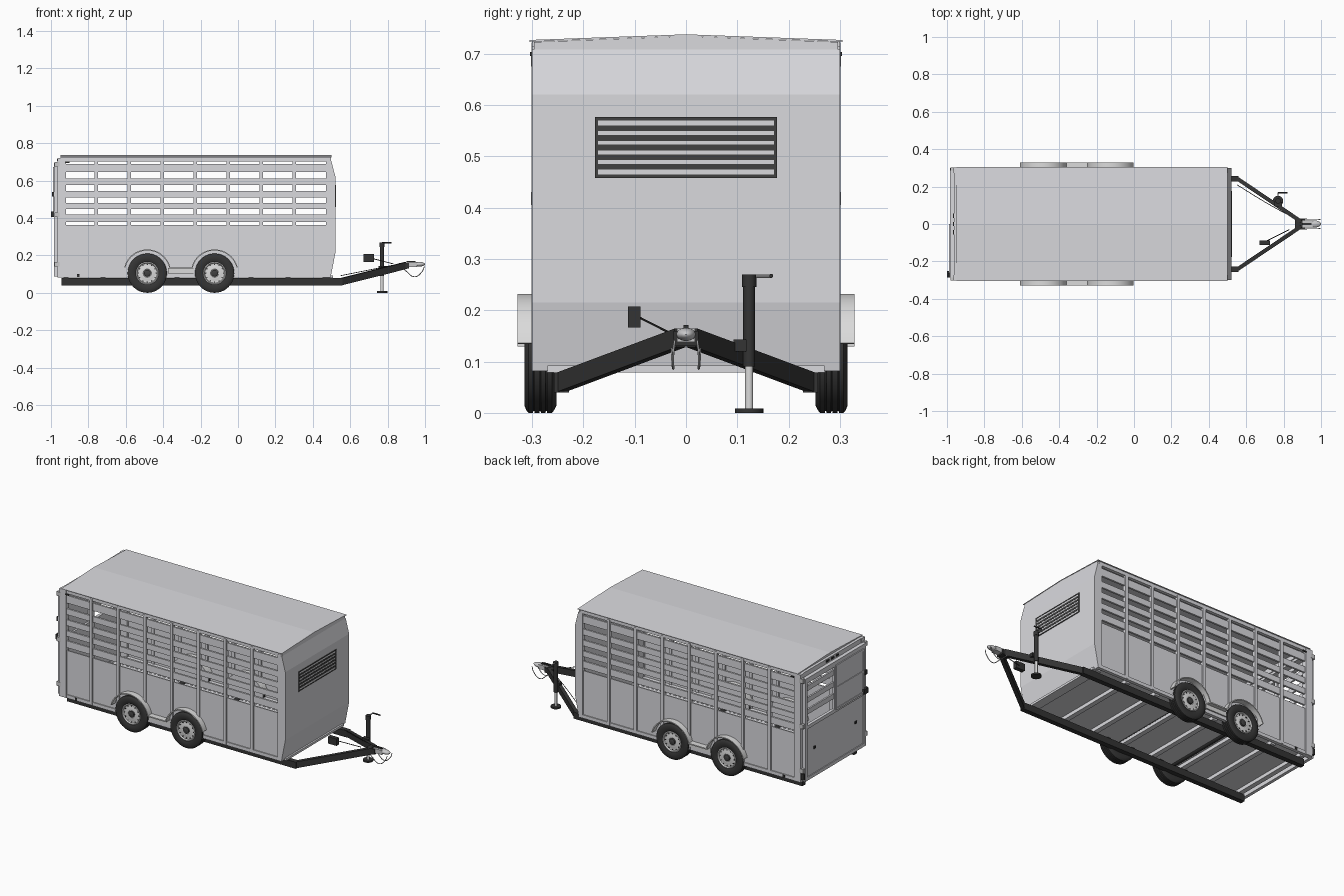
import bpy, bmesh, math
from mathutils import Vector, Matrix

if "Cube" in bpy.data.objects:
    bpy.data.objects.remove(bpy.data.objects["Cube"])


def material(name, r, g, b):
    m = bpy.data.materials.new(name)
    m.diffuse_color = (r, g, b, 1)
    m.use_nodes = True
    m.node_tree.nodes["Principled BSDF"].inputs["Base Color"].default_value = m.diffuse_color
    return m


BODY = material("body grey", 0.70, 0.70, 0.73)
LIGHT = material("light metal", 0.71, 0.71, 0.71)
STEEL = material("mid steel", 0.58, 0.58, 0.59)
FRAME = material("frame black", 0.034, 0.034, 0.034)
VENT = material("vent charcoal", 0.052, 0.052, 0.052)
TYRE = material("tyre rubber", 0.035, 0.035, 0.035)


def finish(name, bm, mat, smooth=False):
    bmesh.ops.recalc_face_normals(bm, faces=bm.faces[:])
    me = bpy.data.meshes.new(name)
    bm.to_mesh(me)
    bm.free()
    me.materials.append(mat)
    ob = bpy.data.objects.new(name, me)
    bpy.context.collection.objects.link(ob)
    if smooth:
        bpy.ops.object.select_all(action='DESELECT')
        ob.select_set(True)
        bpy.context.view_layer.objects.active = ob
        bpy.ops.object.shade_smooth_by_angle(angle=math.radians(35))
    return ob


def boxes(name, items, mat, both=False):
    """One object from (x0, x1, y0, y1, z0, z1) boxes, optionally on both sides."""
    bm = bmesh.new()
    for x0, x1, y0, y1, z0, z1 in items:
        for s in ((1, -1) if both else (1,)):
            c = Vector(((x0 + x1) / 2, s * (y0 + y1) / 2, (z0 + z1) / 2))
            d = Matrix.Diagonal((x1 - x0, y1 - y0, z1 - z0, 1))
            bmesh.ops.create_cube(bm, size=1, matrix=Matrix.Translation(c) @ d)
    return finish(name, bm, mat)


def prism(name, pts, axis, a, b, mat, smooth=False):
    """Extrude a flat profile from a to b; profile is (x, z) for 'y', (y, z) for 'x'."""
    bm = bmesh.new()
    put = (lambda p: (p[0], a, p[1])) if axis == 'y' else (lambda p: (a, p[0], p[1]))
    f = bm.faces.new([bm.verts.new(put(p)) for p in pts])
    ext = bmesh.ops.extrude_face_region(bm, geom=[f])
    move = (0, b - a, 0) if axis == 'y' else (b - a, 0, 0)
    bmesh.ops.translate(bm, vec=move, verts=[v for v in ext['geom'] if isinstance(v, bmesh.types.BMVert)])
    return finish(name, bm, mat, smooth)


def lathe(name, profile, centre, side, mat, steps=40):
    """Spin (radius, y) points about a y axis."""
    bm = bmesh.new()
    vs = [bm.verts.new((r, side * y, 0)) for r, y in profile]
    es = [bm.edges.new(p) for p in zip(vs, vs[1:])]
    bmesh.ops.spin(bm, geom=vs + es, cent=(0, 0, 0), axis=(0, 1, 0),
                   angle=2 * math.pi, steps=steps, use_duplicate=False)
    bmesh.ops.remove_doubles(bm, verts=bm.verts[:], dist=1e-5)
    bmesh.ops.translate(bm, vec=centre, verts=bm.verts[:])
    return finish(name, bm, mat, True)


def beam(name, p, q, w, h, mat, round_sides=0):
    """Bar between two points: rectangular, or round with radius w."""
    p, q = Vector(p), Vector(q)
    d = q - p
    x = d.normalized()
    up = Vector((0, 1, 0)) if abs(x.z) > 0.9 else Vector((0, 0, 1))
    y = up.cross(x).normalized()
    rot = Matrix((x, y, x.cross(y))).transposed().to_4x4()
    m = Matrix.Translation((p + q) / 2) @ rot
    bm = bmesh.new()
    if round_sides:
        bmesh.ops.create_cone(bm, cap_ends=True, segments=round_sides, radius1=w, radius2=w,
                              depth=d.length, matrix=m @ Matrix.Rotation(math.pi / 2, 4, 'Y'))
    else:
        bmesh.ops.create_cube(bm, size=1, matrix=m @ Matrix.Diagonal((d.length, w, h, 1)))
    return finish(name, bm, mat, bool(round_sides))


def tube(name, pts, radius, mat):
    cu = bpy.data.curves.new(name, 'CURVE')
    cu.dimensions = '3D'
    cu.bevel_depth, cu.bevel_resolution, cu.resolution_u = radius, 2, 6
    sp = cu.splines.new('BEZIER')
    sp.bezier_points.add(len(pts) - 1)
    for bp, co in zip(sp.bezier_points, pts):
        bp.co = co
        bp.handle_left_type = bp.handle_right_type = 'AUTO'
    cu.materials.append(mat)
    ob = bpy.data.objects.new(name, cu)
    bpy.context.collection.objects.link(ob)


# Chassis rails, floor with raised treads, and cross members
boxes("chassis_rail", [(-0.945, 0.56, 0.228, 0.257, 0.04, 0.079)], FRAME, True)
boxes("floor", [(-0.94, 0.485, -0.288, 0.288, 0.1, 0.106)], BODY)
boxes("floor_tread", [(-0.92 + 0.03 * i, -0.904 + 0.03 * i, y - 0.002, y + 0.002, 0.105, 0.108)
                      for i in range(46) for y in [-0.22 + 0.04 * j for j in range(12)]], BODY)
boxes("cross_member", [(x - 0.014, x + 0.014, -0.272, 0.272, 0.079, 0.101)
                       for x in [-0.92 + 0.198 * i for i in range(8)]], BODY)

# Slatted sides: lower sheet, rails, slats and posts
slats = [(0.38, 0.42), (0.447, 0.48), (0.511, 0.545), (0.576, 0.611), (0.645, 0.69)]
boxes("side_sheet", [(-0.95, 0.48, 0.286, 0.293, 0.085, 0.362)], BODY, True)
boxes("side_slat", [(-0.93, 0.48, 0.284, 0.295, a, b) for a, b in slats], BODY, True)
boxes("side_rail", [(-0.95, 0.485, 0.28, 0.299, 0.082, 0.102),
                    (-0.95, 0.485, 0.28, 0.299, 0.703, 0.724)], BODY, True)
posts = [-0.757 + 0.1762 * i for i in range(7)]
boxes("side_post", [(x - 0.009, x + 0.009, 0.28, 0.301, 0.085, 0.715) for x in posts]
      + [(0.47, 0.488, 0.28, 0.3, 0.085, 0.715)], BODY, True)
boxes("rear_corner_post", [(-0.965, -0.92, 0.272, 0.301, 0.083, 0.722)], BODY, True)
boxes("side_marker", [(-0.925, -0.9, 0.299, 0.304, 0.695, 0.703),
                      (-0.86, -0.848, 0.298, 0.303, 0.085, 0.1)], FRAME, True)

# Faceted nose and its vent
prism("nose", [(0.475, 0.082), (0.495, 0.082), (0.521, 0.215), (0.521, 0.62),
               (0.498, 0.708), (0.475, 0.708)], 'y', -0.3, 0.3, BODY)
boxes("nose_sill", [(0.48, 0.507, -0.27, 0.27, 0.079, 0.092)], BODY)
boxes("vent_backing", [(0.52, 0.5222, -0.175, 0.175, 0.461, 0.575)], BODY)
z0, z1 = 0.458, 0.576
pitch = (z1 - z0 - 0.006) / 6
boxes("vent_bars", [(0.5205, 0.5235, -0.175, 0.175, z0 + 0.003 + pitch * i - 0.0055,
                     z0 + 0.003 + pitch * i + 0.0055) for i in range(1, 6)]
      + [(0.5205, 0.524, -0.177, 0.177, z0, z0 + 0.006), (0.5205, 0.524, -0.177, 0.177, z1 - 0.006, z1),
         (0.5205, 0.524, -0.177, -0.171, z0, z1), (0.5205, 0.524, 0.171, 0.177, z0, z1)], VENT)

# Low pitched roof with headers
prism("roof", [(-0.305, 0.723), (0, 0.734), (0.305, 0.723), (0.305, 0.7265), (0, 0.7375),
               (-0.305, 0.7265)], 'x', -0.948, 0.5, BODY)
gable = [(-0.296, 0.7), (0.296, 0.7), (0.296, 0.7225), (0, 0.734), (-0.296, 0.7225)]
prism("front_header", gable, 'x', 0.475, 0.498, BODY)
prism("rear_gable", gable, 'x', -0.946, -0.92, BODY)
boxes("rear_header", [(-0.962, -0.925, -0.28, 0.28, 0.685, 0.722)], BODY)
boxes("rear_marker", [(-0.967, -0.961, y - 0.012, y + 0.012, 0.705, 0.715)
                      for y in (-0.045, 0, 0.045)], FRAME)

# Rear door: solid below, slats and a sliding panel above
boxes("rear_door", [(-0.979, -0.969, -0.28, 0.28, 0.088, 0.4),
                    (-0.984, -0.96, -0.285, 0.285, 0.665, 0.695),
                    (-0.984, -0.966, -0.285, 0.285, 0.392, 0.412),
                    (-0.984, -0.966, -0.285, 0.285, 0.086, 0.106),
                    (-0.984, -0.966, -0.01, 0.01, 0.4, 0.675),
                    (-0.984, -0.966, -0.285, -0.265, 0.09, 0.68),
                    (-0.984, -0.966, 0.265, 0.285, 0.09, 0.68)]
      + [(-0.979, -0.969, 0, 0.275, z, z + 0.03) for z in (0.475, 0.545, 0.615)], BODY)
boxes("sliding_panel", [(-0.986, -0.978, -0.262, 0.0, 0.405, 0.672)], BODY)
boxes("panel_frame", [(-0.99, -0.985, -0.262, 0, z, z + 0.012) for z in (0.405, 0.53, 0.66)]
      + [(-0.99, -0.985, y, y + 0.01, 0.405, 0.672) for y in (-0.262, -0.01)], BODY)
boxes("door_latch", [(-1.0, -0.984, -0.285, -0.25, 0.405, 0.435),
                     (-0.995, -0.984, -0.285, -0.262, 0.515, 0.54),
                     (-0.984, -0.978, 0.185, 0.2, 0.25, 0.265),
                     (-0.984, -0.978, -0.2, -0.185, 0.25, 0.265),
                     (-0.984, -0.966, 0.286, 0.299, 0.1, 0.135)], FRAME)
boxes("door_hinge", [(-0.982, -0.955, 0.285, 0.302, z, z + 0.025) for z in (0.14, 0.405, 0.675)], STEEL, True)

# Wheels, axles, fenders and inner wheel wells
tyre = [(0.06, 0.256), (0.09, 0.252), (0.1, 0.257)]
for i in range(4):
    y = 0.266 + 0.0122 * i
    tyre += [(0.105, y - 0.0045), (0.105, y + 0.0045), (0.101, y + 0.0052), (0.101, y + 0.007)]
tyre = tyre[:-2] + [(0.1, 0.311), (0.09, 0.315), (0.07, 0.314), (0.06, 0.309), (0.06, 0.256)]
rim = [(0.06, 0.262), (0.061, 0.311), (0.056, 0.313), (0.052, 0.306), (0.042, 0.305),
       (0.036, 0.307), (0.022, 0.307), (0.02, 0.302), (0, 0.302)]
for x in (-0.485, -0.125):
    beam("axle", (x, -0.27, 0.105), (x, 0.27, 0.105), 0.014, 0, FRAME, 16)
    for s in (1, -1):
        c = Vector((x, 0, 0.105))
        lathe("tyre", tyre, c, s, TYRE)
        lathe("rim", rim, c, s, LIGHT)
        lathe("hub_cap", [(0.018, 0.298), (0.018, 0.312), (0.012, 0.315), (0, 0.315)], c, s, VENT, 20)
        for k in range(12):
            a = k * math.pi / 6
            p = c + Vector((0.047 * math.cos(a), s * 0.302, 0.047 * math.sin(a)))
            beam("rim_slot", p, p + Vector((0, s * 0.006, 0)), 0.0035, 0, FRAME, 8)
        arc = [math.radians(14 + 152 * i / 24) for i in range(25)]
        outer = [(x + 0.127 * math.cos(a), 0.105 + 0.127 * math.sin(a)) for a in arc]
        inner = [(x + 0.121 * math.cos(a), 0.105 + 0.121 * math.sin(a)) for a in reversed(arc)]
        prism("fender", outer + inner, 'y', s * 0.242, s * 0.328, LIGHT, True)
        well = [(outer[-1][0], 0.1)] + [(outer[0][0], 0.1)] + outer
        prism("wheel_well", well, 'y', s * 0.239, s * 0.244, BODY, True)
boxes("fender_bridge", [(-0.366, -0.244, 0.285, 0.328, 0.129, 0.136),
                        (-0.375, -0.235, 0.295, 0.304, 0.104, 0.132)], LIGHT, True)

# Drawbar, coupler and safety chains
for s in (1, -1):
    beam("drawbar", (0.548, s * 0.245, 0.059), (0.895, s * 0.012, 0.146), 0.021, 0.037, FRAME)
    tube("safety_chain", [(0.87, s * 0.026, 0.145), (0.9, s * 0.027, 0.115), (0.945, s * 0.025, 0.086),
                          (0.985, s * 0.025, 0.115), (0.997, s * 0.022, 0.142)], 0.0022, STEEL)
tube("brake_cable", [(0.55, 0.21, 0.092), (0.73, 0.1, 0.128), (0.89, 0.015, 0.16)], 0.0018, FRAME)
boxes("coupler_base", [(0.86, 0.915, -0.024, 0.024, 0.13, 0.16)], FRAME)
boxes("coupler_neck", [(0.9, 0.958, -0.018, 0.018, 0.138, 0.164)], STEEL)
bm = bmesh.new()
bmesh.ops.create_uvsphere(bm, u_segments=20, v_segments=12, radius=1,
                          matrix=Matrix.Translation((0.965, 0, 0.153)) @ Matrix.Diagonal((0.035, 0.019, 0.013, 1)))
finish("coupler_socket", bm, STEEL, True)
boxes("coupler_lever", [(0.9, 0.95, -0.005, 0.005, 0.163, 0.171)], FRAME)

# Jack stand with crank
jx, jy = 0.77, 0.123
for name, za, zb, r, mat in (("jack_foot", 0, 0.009, 0.028, FRAME), ("jack_leg", 0.008, 0.1, 0.008, LIGHT),
                             ("jack_tube", 0.09, 0.25, 0.0115, FRAME), ("jack_head", 0.245, 0.27, 0.014, FRAME)):
    beam(name, (jx, jy, za), (jx, jy, zb), r, 0, mat, 20)
beam("jack_crank", (jx, jy, 0.266), (jx, jy + 0.045, 0.266), 0.0035, 0, STEEL, 10)
beam("jack_grip", (jx, jy + 0.043, 0.267), (jx + 0.05, jy + 0.043, 0.267), 0.004, 0, FRAME, 10)
boxes("jack_clamp", [(0.75, 0.79, 0.093, 0.118, 0.12, 0.143)], FRAME)

# Plug box on a thin arm
boxes("plug_box", [(0.67, 0.727, -0.113, -0.089, 0.166, 0.207)], FRAME)
beam("plug_arm", (0.7, -0.095, 0.188), (0.83, -0.03, 0.155), 0.0022, 0, FRAME, 8)
